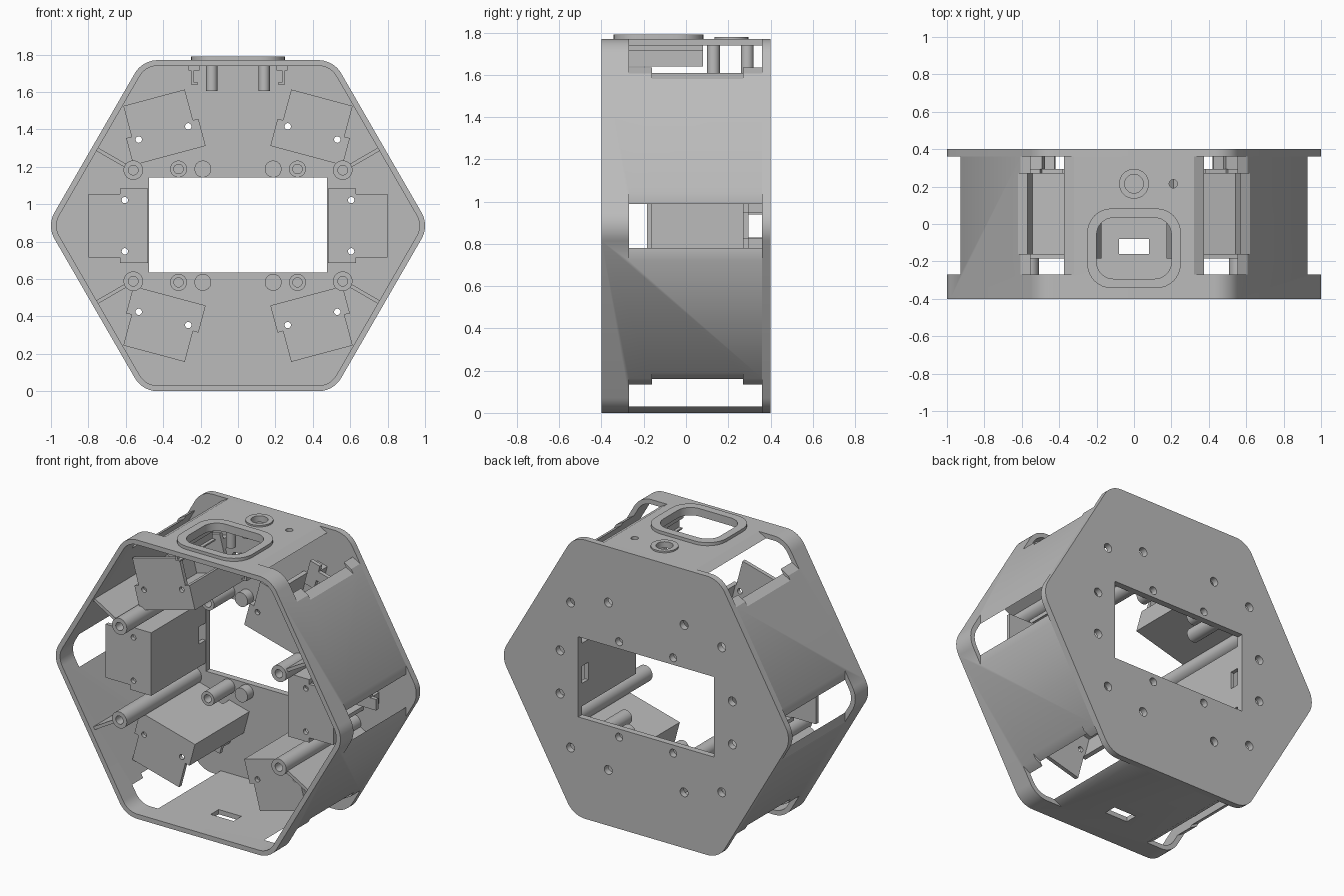
import bpy, bmesh, math
from math import cos, sin, radians, pi

if "Cube" in bpy.data.objects:
    bpy.data.objects.remove(bpy.data.objects["Cube"])

GREY = bpy.data.materials.new("plain_grey")
GREY.use_nodes = True
GREY.diffuse_color = (0.5, 0.5, 0.5, 1)
GREY.node_tree.nodes["Principled BSDF"].inputs["Base Color"].default_value = (0.5, 0.5, 0.5, 1)

MID = 0.885      # height of the hexagon centre
BACK = 0.36      # inner face of the back plate


# ---- outlines ----
def hexagon(apothem, r, n=10):
    d = (apothem - r) / cos(pi / 6)
    pts = []
    for k in range(6):
        for j in range(n + 1):
            t = radians(60 * k - 30 + 60 * j / n)
            pts.append((d * cos(radians(60 * k)) + r * cos(t),
                        MID + d * sin(radians(60 * k)) + r * sin(t)))
    return pts


def round_rect(cx, cy, hx, hy, r, n=8):
    pts = []
    for k, (sx, sy) in enumerate([(1, 1), (-1, 1), (-1, -1), (1, -1)]):
        for j in range(n + 1):
            t = radians(90 * k + 90 * j / n)
            pts.append((cx + sx * (hx - r) + r * cos(t), cy + sy * (hy - r) + r * sin(t)))
    return pts


def circle(cx, cy, r, n=32):
    return [(cx + r * cos(2 * pi * i / n), cy + r * sin(2 * pi * i / n)) for i in range(n)]


def rect(a0, a1, b0, b1):
    return [(a0, b0), (a1, b0), (a1, b1), (a0, b1)]


def placed(pts, ox, oz, deg):
    c, s = cos(radians(deg)), sin(radians(deg))
    return [(ox + u * c - v * s, oz + u * s + v * c) for u, v in pts]


# ---- solids: each piece is (outline, low, high, inner outline or None) ----
def solid(name, pieces, axis="y"):
    bm = bmesh.new()
    for outer, lo, hi, inner in pieces:
        def loop(pts, t):
            return [bm.verts.new((a, t, b) if axis == "y" else (a, b, t)) for a, b in pts]

        def band(p, q):
            return [bm.faces.new((p[i - 1], p[i], q[i], q[i - 1])) for i in range(len(p))]
        o0, o1 = loop(outer, lo), loop(outer, hi)
        faces = band(o0, o1)
        if inner:
            i0, i1 = loop(inner, lo), loop(inner, hi)
            faces += band(i0, i1) + band(o0, i0) + band(o1, i1)
        else:
            faces += [bm.faces.new(o0), bm.faces.new(o1)]
        bmesh.ops.recalc_face_normals(bm, faces=faces)
    me = bpy.data.meshes.new(name)
    bm.to_mesh(me)
    bm.free()
    me.materials.append(GREY)
    ob = bpy.data.objects.new(name, me)
    bpy.context.scene.collection.objects.link(ob)
    return ob


def cut(ob, pieces, axis="y"):
    tool = solid("cutter", pieces, axis)
    tool.hide_render = True
    mod = ob.modifiers.new("cut", "BOOLEAN")
    mod.operation, mod.solver, mod.object = "DIFFERENCE", "EXACT", tool
    bpy.context.view_layer.update()
    me = bpy.data.meshes.new_from_object(ob.evaluated_get(bpy.context.evaluated_depsgraph_get()))
    ob.modifiers.clear()
    ob.data = me
    bpy.data.objects.remove(tool)


parts = []

# ---- hexagonal wall with corner windows ----
wall = solid("hex_wall", [(hexagon(MID, 0.1417), -0.4, BACK, hexagon(MID - 0.03, 0.1117))])
cut(wall, [(placed(rect(0.927, 1.2, -0.4, 0.4), 0, MID, 60 * k), -0.27, BACK + 0.02, None)
           for k in range(6)])
notches = []
for deg, side in [(60, -1), (120, 1), (240, -1), (300, 1)]:
    band = rect(0.912, 1.1, *sorted((0.03 * side, 0.3 * side)))
    notches.append((placed(band, 0, MID, deg), -0.16, 0.27, None))
cut(wall, notches)
cut(wall, [(round_rect(0, -0.13, 0.2, 0.163, 0.09), 1.6, 1.9, None),
           (circle(0, 0.215, 0.05), 1.6, 1.9, None),
           (circle(0.21, 0.215, 0.022), 1.6, 1.9, None),
           (rect(-0.08, 0.08, -0.16, -0.08), -0.1, 0.1, None)], "z")
parts.append(wall)

# ---- servo mount positions ----
MOUNTS = [(0.48, 0, 0), (0.366, 0.375, 75), (-0.366, 0.375, 105),
          (-0.48, 0, 180), (-0.366, -0.375, 255), (0.366, -0.375, 285)]


def mount_holes(m, r):
    return [circle(*placed([(0.125, v)], m[0], MID + m[1], m[2])[0], r, 20) for v in (-0.137, 0.137)]


# ---- back plate with opening and screw holes ----
plate = solid("back_plate", [(hexagon(MID, 0.1417), BACK, 0.4, None)])
cut(plate, [(rect(-0.477, 0.477, 0.634, 1.143), 0.2, 0.6, None)])
holes = [h for m in MOUNTS for h in mount_holes(m, 0.028)]
holes += [circle(sx * 0.19, MID + sz * 0.303, 0.025, 20) for sx in (-1, 1) for sz in (-1, 1)]
cut(plate, [(h, 0.2, 0.6, None) for h in holes])
parts.append(plate)

# ---- servo mounts ----
for i, m in enumerate(MOUNTS):
    def block(u0, u1, v0, v1, y0, y1):
        return (placed(rect(u0, u1, v0, v1), m[0], MID + m[1], m[2]), y0, y1, None)
    tee = [(0, -0.2), (0.15, -0.2), (0.15, -0.17), (0.32, -0.17),
           (0.32, 0.17), (0.15, 0.17), (0.15, 0.2), (0, 0.2)]
    face = solid(f"mount_face_{i + 1}", [(placed(tee, m[0], MID + m[1], m[2]), -0.185, -0.16, None)])
    cut(face, [(h, -0.3, 0, None) for h in mount_holes(m, 0.017)])
    pieces = [block(0, 0.025, -0.2, 0.2, -0.16, 0.295)]
    for s in (-1, 1):
        def side(u0, u1, a, b, y0, y1):
            return block(u0, u1, *sorted((a * s, b * s)), y0, y1)
        pieces += [side(0, 0.025, 0.055, 0.2, 0.295, BACK),       # wall beside the cable slot
                   side(0.025, 0.15, 0.175, 0.2, -0.16, BACK),    # pocket sides
                   side(0.2, 0.26, 0.06, 0.13, 0.295, BACK),      # clamp posts
                   side(0.14, 0.3, 0.06, 0.13, 0.27, 0.295)]      # clamp prongs
    pieces.append(block(0.2, 0.26, -0.06, 0.06, 0.27, 0.295))
    parts += [face, solid(f"mount_pocket_{i + 1}", pieces)]

# ---- posts on the back plate, with ribs to the wall ----
for sx in (-1, 1):
    for sz in (-1, 1):
        tag = ("left" if sx > 0 else "right") + ("_upper" if sz > 0 else "_lower")

        def at(x, dz):
            return (sx * x, MID + sz * dz)
        long_at, short_at, nub_at = at(0.56, 0.297), at(0.318, 0.303), at(0.188, 0.303)
        parts.append(solid("long_post_" + tag, [(circle(*long_at, 0.052), -0.39, BACK, circle(*long_at, 0.026))]))
        parts.append(solid("short_post_" + tag, [(circle(*short_at, 0.045), 0.15, BACK, circle(*short_at, 0.025))]))
        parts.append(solid("nub_" + tag, [(circle(*nub_at, 0.045), 0.3, BACK, None)]))
        deg = math.degrees(math.atan2(sz * 0.5, sx * 0.866))
        parts.append(solid("rib_" + tag, [(placed(rect(0.045, 0.245, -0.01, 0.01), *long_at, deg), -0.37, BACK, None)]))

# ---- top bezel, button ring and the brackets beneath ----
parts.append(solid("screen_bezel", [(round_rect(0, -0.13, 0.25, 0.213, 0.13), 1.765, 1.79,
                                     round_rect(0, -0.13, 0.2, 0.163, 0.09))], "z"))
parts.append(solid("button_ring", [(circle(0, 0.215, 0.08), 1.765, 1.78, circle(0, 0.215, 0.05))], "z"))
for s in (-1, 1):
    def bar(a, b, z0, z1):
        return (rect(*sorted((a * s, b * s)), -0.27, 0.08), z0, z1, None)
    parts.append(solid("screen_rail_" + ("left" if s > 0 else "right"),
                       [bar(0.235, 0.25, 1.64, 1.745), bar(0.215, 0.235, 1.64, 1.65),
                        bar(0.205, 0.265, 1.715, 1.745)], "z"))
    for tag, y in (("front", 0.13), ("rear", 0.29)):
        parts.append(solid(f"top_post_{tag}_" + ("left" if s > 0 else "right"),
                           [(circle(0.14 * s, y, 0.03), 1.605, 1.75, circle(0.14 * s, y, 0.014))], "z"))

# ---- smooth the round faces, keep edges sharp ----
bpy.ops.object.select_all(action="DESELECT")
for ob in parts:
    ob.select_set(True)
bpy.context.view_layer.objects.active = parts[0]
bpy.ops.object.shade_smooth_by_angle(angle=radians(30))
